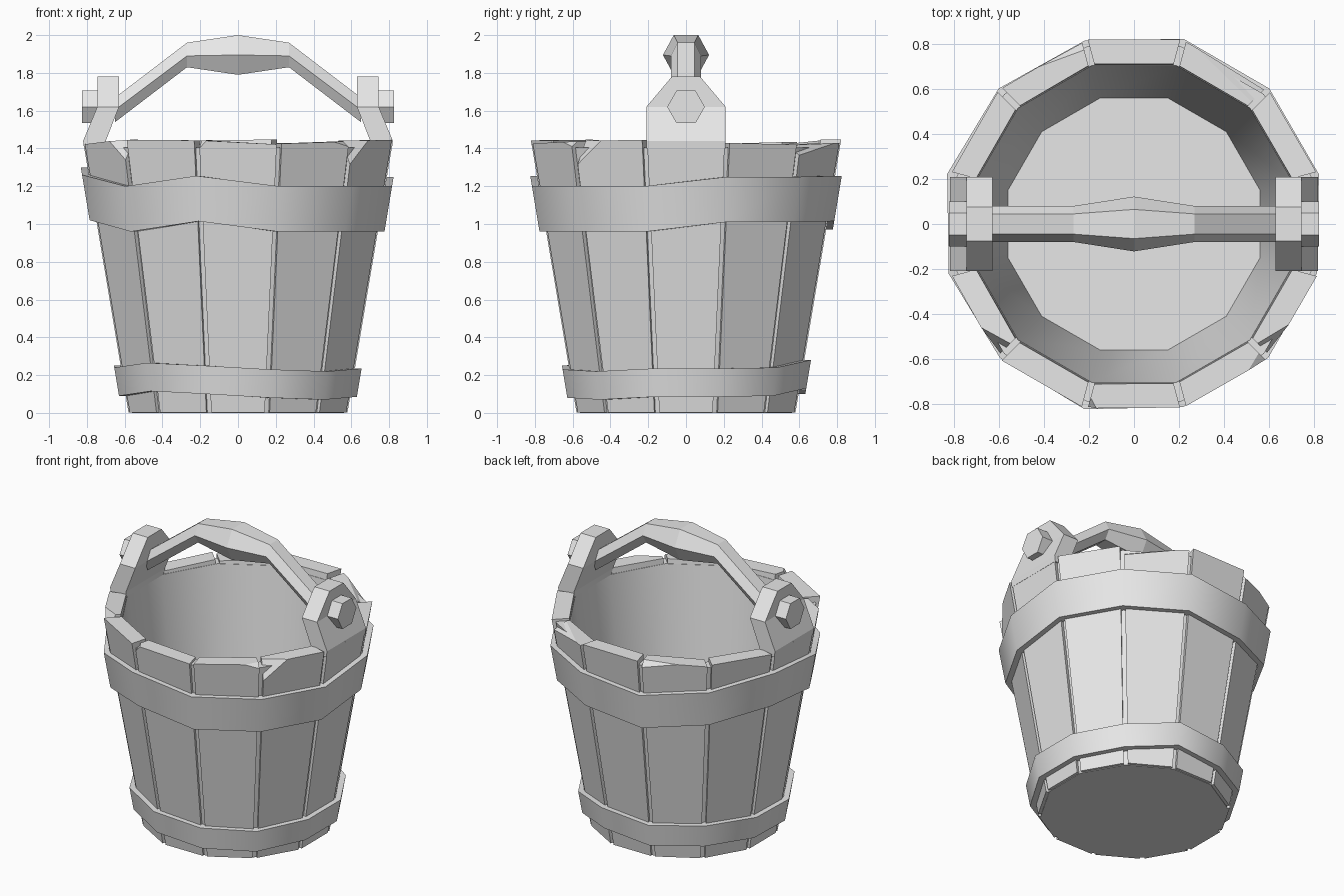
import bpy, bmesh, math, random
from mathutils import Vector

random.seed(4)
if "Cube" in bpy.data.objects:
    bpy.data.objects.remove(bpy.data.objects["Cube"])

grey = bpy.data.materials.new("plain_grey")
grey.use_nodes = True
grey.diffuse_color = (0.8, 0.8, 0.8, 1)
grey.node_tree.nodes["Principled BSDF"].inputs["Base Color"].default_value = (0.8, 0.8, 0.8, 1)

SIDES = 12
STEP = math.tau / SIDES
TAN = math.tan(STEP / 2)


def outer(z):
    """Distance from the axis to the outside face of a stave."""
    return 0.58 + 0.167 * z


def inner(z):
    """Distance from the axis to the inside wall."""
    return 0.555 + 0.107 * z


def loft(rings, closed=False):
    """Skin a list of equal point rings; cap the ends unless closed."""
    bm = bmesh.new()
    rows = [[bm.verts.new(p) for p in ring] for ring in rings]
    pairs = list(zip(rows, rows[1:]))
    if closed:
        pairs.append((rows[-1], rows[0]))
    else:
        bm.faces.new(rows[0])
        bm.faces.new(rows[-1])
    for a, b in pairs:
        for i in range(len(a)):
            j = (i + 1) % len(a)
            bm.faces.new((a[i], a[j], b[j], b[i]))
    bmesh.ops.recalc_face_normals(bm, faces=bm.faces)
    return bm


def finish(bm, name, smooth=False):
    mesh = bpy.data.meshes.new(name)
    bm.to_mesh(mesh)
    bm.free()
    mesh.materials.append(grey)
    ob = bpy.data.objects.new(name, mesh)
    bpy.context.collection.objects.link(ob)
    if smooth:
        bpy.ops.object.select_all(action='DESELECT')
        ob.select_set(True)
        bpy.context.view_layer.objects.active = ob
        bpy.ops.object.shade_smooth_by_angle(angle=math.radians(35))
    return ob


def polygon(apothem, z):
    r = apothem / math.cos(STEP / 2)
    return [(r * math.cos((i + .5) * STEP), r * math.sin((i + .5) * STEP), z)
            for i in range(SIDES)]


# Inner shell: seen as the inside wall, floor, base and the groove bottoms
RIM, FLOOR = 1.405, 0.06
finish(loft([polygon(outer(0) - .02, 0), polygon(outer(RIM) - .025, RIM),
             polygon(inner(RIM), RIM), polygon(inner(FLOOR), FLOOR)]),
       "inner_shell", True)

# Staves, some with a chipped top corner: index -> (end, along, down, inward)
chips = {2: (-1, .3, .06, .09), 4: (-1, .3, .05, .04), 7: (1, .16, .14, .09),
         11: (-1, .16, .17, .09), 9: (-1, .04, .05, .07), 10: (1, .1, .03, .05)}
for k in range(SIDES):
    ang = k * STEP
    radial = Vector((math.cos(ang), math.sin(ang), 0))
    side = Vector((-math.sin(ang), math.cos(ang), 0))
    tops = {e: random.uniform(1.415, 1.45) for e in (-1, 1)}
    if k % 6 == 0:
        tops = {-1: 1.43, 1: 1.43}

    def corner(r, e, z):
        return radial * r + side * e * (r * TAN - .014) + Vector((0, 0, z))

    rings = []
    for e in (-1, 1):
        t = tops[e]
        rings.append([corner(inner(0) + .005, e, .003), corner(outer(0), e, .003),
                      corner(outer(t), e, t), corner(inner(t) + .003, e, t)])
    bm = loft(rings)
    if k in chips:
        e, along, down, inward = chips[k]
        tip = corner(outer(tops[e]), e, tops[e])
        p = [tip - side * e * along, tip - Vector((0, 0, down)), tip - radial * inward]
        normal = (p[1] - p[0]).cross(p[2] - p[0]).normalized()
        if normal.dot(tip - p[0]) < 0:
            normal = -normal
        cut = bmesh.ops.bisect_plane(bm, geom=bm.verts[:] + bm.edges[:] + bm.faces[:],
                                     plane_co=p[0], plane_no=normal, clear_outer=True)
        rim = [g for g in cut["geom_cut"] if isinstance(g, bmesh.types.BMEdge)]
        bmesh.ops.holes_fill(bm, edges=rim, sides=0)
        bmesh.ops.recalc_face_normals(bm, faces=bm.faces)
    finish(bm, f"stave_{k + 1}")


# Uneven hoops around the staves
def hoop(name, tops, height):
    rings = []
    for i, t in enumerate(tops):
        a = (i + .5) * STEP
        d = Vector((math.cos(a), math.sin(a), 0)) / math.cos(STEP / 2)
        rings.append([d * (outer(z) + off) + Vector((0, 0, z))
                      for z, off in ((t - height, -.02), (t - height, .035),
                                     (t, .035), (t, -.02))])
    finish(loft(rings, True), name, True)


hoop("upper_hoop", [1.25, 1.25, 1.255, 1.21, 1.25, 1.3, 1.26, 1.2, 1.255, 1.2, 1.2, 1.2], .24)
hoop("lower_hoop", [.235, .24, .28, .25, .26, .25, .24, .265, .25, .23, .22, .235], .15)

# Ears with hexagonal pegs, on both sides
for s, label in ((1, "left"), (-1, "right")):
    levels = [(1.4, .705, .815, .21), (1.44, .70, .82, .21),
              (1.62, .63, .745, .21), (1.78, .63, .745, .075)]
    finish(loft([[(s * a, -w, z), (s * b, -w, z), (s * b, w, z), (s * a, w, z)]
                 for z, a, b, w in levels]), f"{label}_ear")
    finish(loft([[(s * x, .1 * math.cos(i * math.pi / 3),
                   1.62 + .1 * math.sin(i * math.pi / 3)) for i in range(6)]
                 for x in (.7, .825)]), f"{label}_peg")

# Carrying handle: hexagonal section, thickest in the middle
stations = [(.65, 1.54, 1.605, 1.67, .08, .045), (.27, 1.83, 1.89, 1.96, .08, .045),
            (0, 1.79, 1.895, 2.0, .122, .065)]
path = [(-x, *rest) for x, *rest in stations] + stations[1::-1]
finish(loft([[(x, -n, lo), (x, n, lo), (x, w, mid), (x, n, hi), (x, -n, hi), (x, -w, mid)]
             for x, lo, mid, hi, w, n in path]), "handle")
